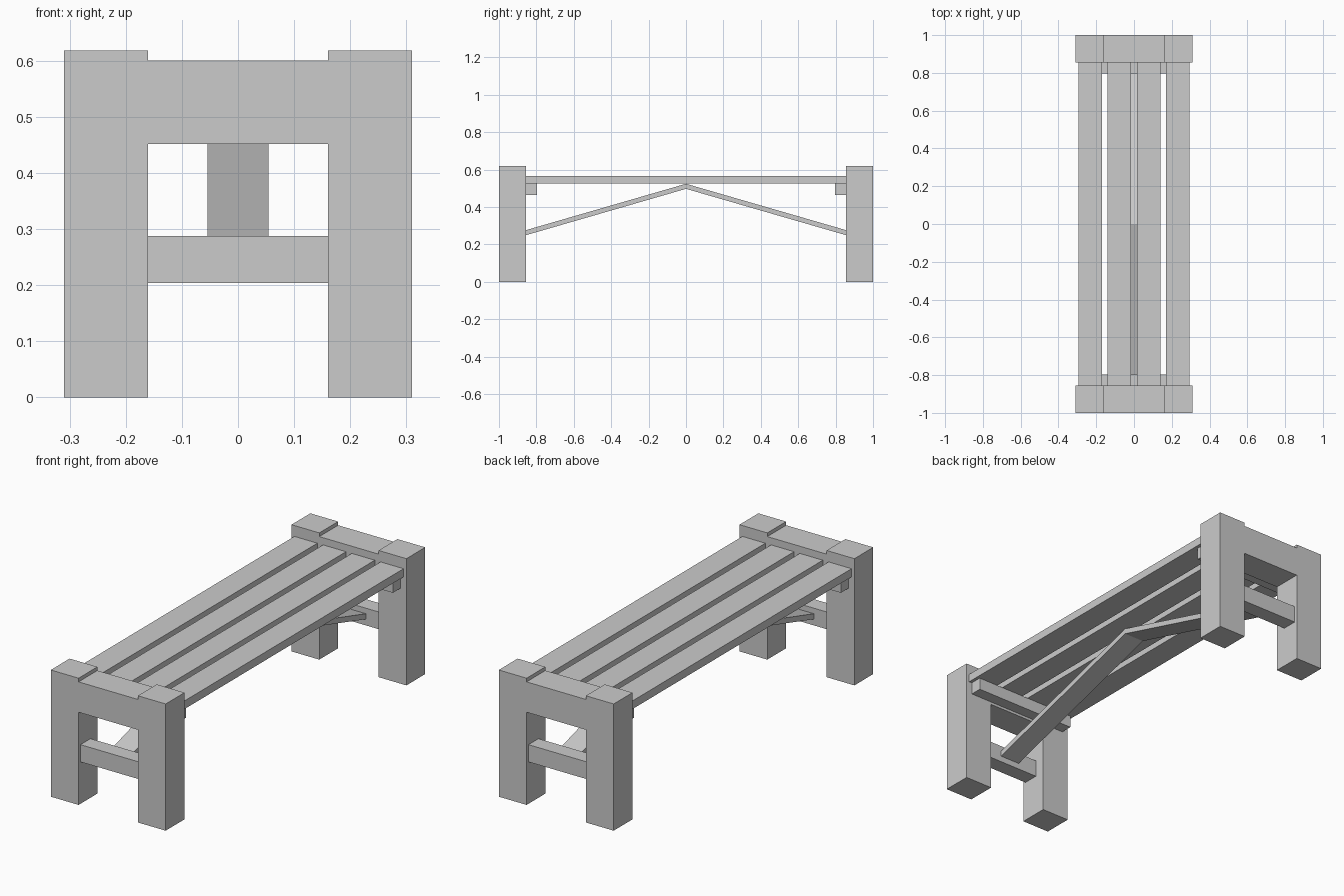
import bpy
import bmesh

cube = bpy.data.objects.get("Cube")
if cube:
    bpy.data.objects.remove(cube, do_unlink=True)

grey = bpy.data.materials.new("plain_grey")
grey.use_nodes = True
colour = (0.6, 0.6, 0.6, 1)
grey.diffuse_color = colour
grey.node_tree.nodes["Principled BSDF"].inputs["Base Color"].default_value = colour


def prism(name, axis, profile, low, high):
    """Extrude a closed 2D profile along x (profile in y, z) or y (profile in x, z)."""
    def place(p, t):
        return (t, p[0], p[1]) if axis == "x" else (p[0], t, p[1])
    bm = bmesh.new()
    face = bm.faces.new([bm.verts.new(place(p, low)) for p in profile])
    new = bmesh.ops.extrude_face_region(bm, geom=[face])["geom"]
    for v in new:
        if isinstance(v, bmesh.types.BMVert):
            v.co["xy".index(axis)] = high
    bmesh.ops.recalc_face_normals(bm, faces=bm.faces)
    mesh = bpy.data.meshes.new(name)
    bm.to_mesh(mesh)
    bm.free()
    mesh.materials.append(grey)
    obj = bpy.data.objects.new(name, mesh)
    bpy.context.collection.objects.link(obj)
    return obj


def box(name, x, y, z):
    x, y = sorted(x), sorted(y)
    rect = [(x[0], z[0]), (x[1], z[0]), (x[1], z[1]), (x[0], z[1])]
    return prism(name, "y", rect, y[0], y[1])


INNER, OUTER = 0.855, 1.0       # end frame depth range
LEG_IN, LEG_OUT = 0.16, 0.31    # leg width range
RAIL_IN, RAIL_OUT = 0.908, 0.985

for end, s in (("front", -1), ("back", 1)):
    # End frame: an H of two legs joined by a flush, slightly lower top rail
    top, rail_top, rail_low = 0.618, 0.6, 0.452
    half = [(LEG_IN, rail_low), (LEG_IN, 0), (LEG_OUT, 0),
            (LEG_OUT, top), (LEG_IN, top), (LEG_IN, rail_top)]
    outline = half + [(-x, z) for x, z in reversed(half)]
    prism(end + "_end_frame", "y", outline, s * INNER, s * OUTER)

    # Lower stretcher between the legs
    box(end + "_stretcher", (-LEG_IN, LEG_IN), (s * RAIL_IN, s * RAIL_OUT), (0.204, 0.288))

    # Cleat carrying the slat ends
    box(end + "_cleat", (-0.278, 0.278), (s * 0.797, s * INNER), (0.465, 0.525))

# Seat slats
width, gap = 0.124, 0.031
for i in range(4):
    centre = (i - 1.5) * (width + gap)
    box("seat_slat_%d" % (i + 1), (centre - width / 2, centre + width / 2),
        (-INNER, INNER), (0.525, 0.565))

# Diagonal braces meeting under the middle of the seat
thick, peak, foot = 0.027, 0.524, 0.261
brace = [(-RAIL_IN, foot), (0, peak), (RAIL_IN, foot),
         (RAIL_IN, foot - thick), (0, peak - thick), (-RAIL_IN, foot - thick)]
prism("under_seat_brace", "x", brace, -0.054, 0.054)
